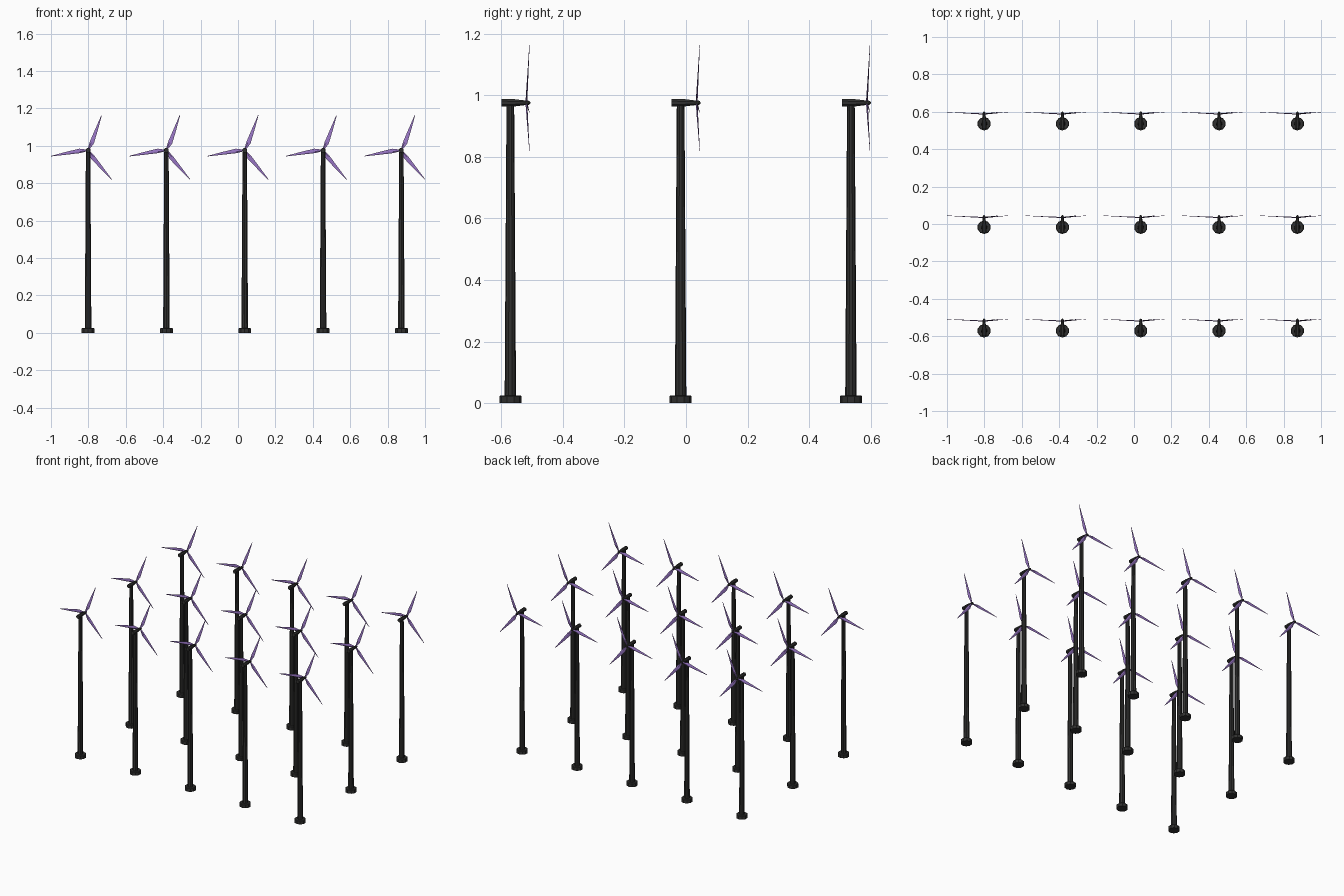
import bpy, bmesh, math
from mathutils import Matrix, Vector

if "Cube" in bpy.data.objects:
    bpy.data.objects.remove(bpy.data.objects["Cube"])


def material(name, rgb):
    m = bpy.data.materials.new(name)
    m.diffuse_color = (*rgb, 1)
    m.use_nodes = True
    m.node_tree.nodes["Principled BSDF"].inputs["Base Color"].default_value = m.diffuse_color
    return m


DARK = material("charcoal", (0.03, 0.03, 0.029))
PURPLE = material("purple", (0.33, 0.19, 0.58))


def loft(bm, rings):
    """Skin a list of equal-sized rings of points and cap both ends."""
    loops = [[bm.verts.new(p) for p in ring] for ring in rings]
    n = len(loops[0])
    for a, b in zip(loops, loops[1:]):
        for i in range(n):
            j = (i + 1) % n
            bm.faces.new((a[i], a[j], b[j], b[i]))
    bm.faces.new(loops[0][::-1])
    bm.faces.new(loops[-1])


def finish(name, bm, mat):
    bmesh.ops.recalc_face_normals(bm, faces=bm.faces)
    me = bpy.data.meshes.new(name)
    bm.to_mesh(me)
    bm.free()
    me.materials.append(mat)
    return me


def turned(name, profile, sides, mat, matrix=Matrix()):
    """Lathe of (radius, height) pairs, optionally re-oriented."""
    bm = bmesh.new()
    ang = [2 * math.pi * (i + 0.5) / sides for i in range(sides)]
    loft(bm, [[matrix @ Vector((r * math.cos(a), r * math.sin(a), h)) for a in ang]
              for r, h in profile])
    return finish(name, bm, mat)


HUB_Z = 0.976
HUB_Y = 0.052
along_y = Matrix.Translation((0, 0, HUB_Z)) @ Matrix.Rotation(-math.pi / 2, 4, 'X')

# foundation drum, tapered tower, nacelle and nose hub
base = turned("foundation", [(0.036, 0), (0.036, 0.022), (0.033, 0.025)], 10, DARK)
tower = turned("tower", [(0.0185, 0.025), (0.0125, 0.968)], 10, DARK)
nacelle = turned("nacelle", [(0.0125, -0.029), (0.0135, -0.025), (0.0125, 0.015),
                             (0.0085, 0.046)], 8, DARK, along_y)
hub = turned("hub", [(0.0085, 0.046), (0.009, 0.055), (0.006, 0.062),
                     (0.002, 0.065)], 8, DARK, along_y)

# three thin blades, coned slightly forward
bm = bmesh.new()
# (distance, leading half width, trailing half width, thickness)
stations = [(0.004, 0.004, 0.004, 0.003), (0.045, 0.008, 0.016, 0.0025),
            (0.12, 0.005, 0.010, 0.0015), (0.201, 0.0012, 0.0015, 0.0006)]
for deg in (69, 189, 309):
    rot = Matrix.Translation((0, HUB_Y, HUB_Z)) @ Matrix.Rotation(-math.radians(deg), 4, 'Y')
    rings = []
    for d, lead, trail, t in stations:
        y = 0.05 * d
        twist = 0.15 * (1 - d / 0.2)
        rings.append([rot @ Vector((d, y + dy + w * twist, w)) for w, dy in
                      ((lead, 0), (0, t), (-trail, 0), (0, -t))])
    loft(bm, rings)
blades = finish("blades", bm, PURPLE)

# wind farm grid: five columns, three rows
for row in range(3):
    for col in range(5):
        for me in (base, tower, nacelle, hub, blades):
            ob = bpy.data.objects.new(f"{me.name}_{row}_{col}", me)
            ob.location = (-0.8015 + col * 0.41875, -0.571 + row * 0.5535, 0)
            bpy.context.collection.objects.link(ob)
